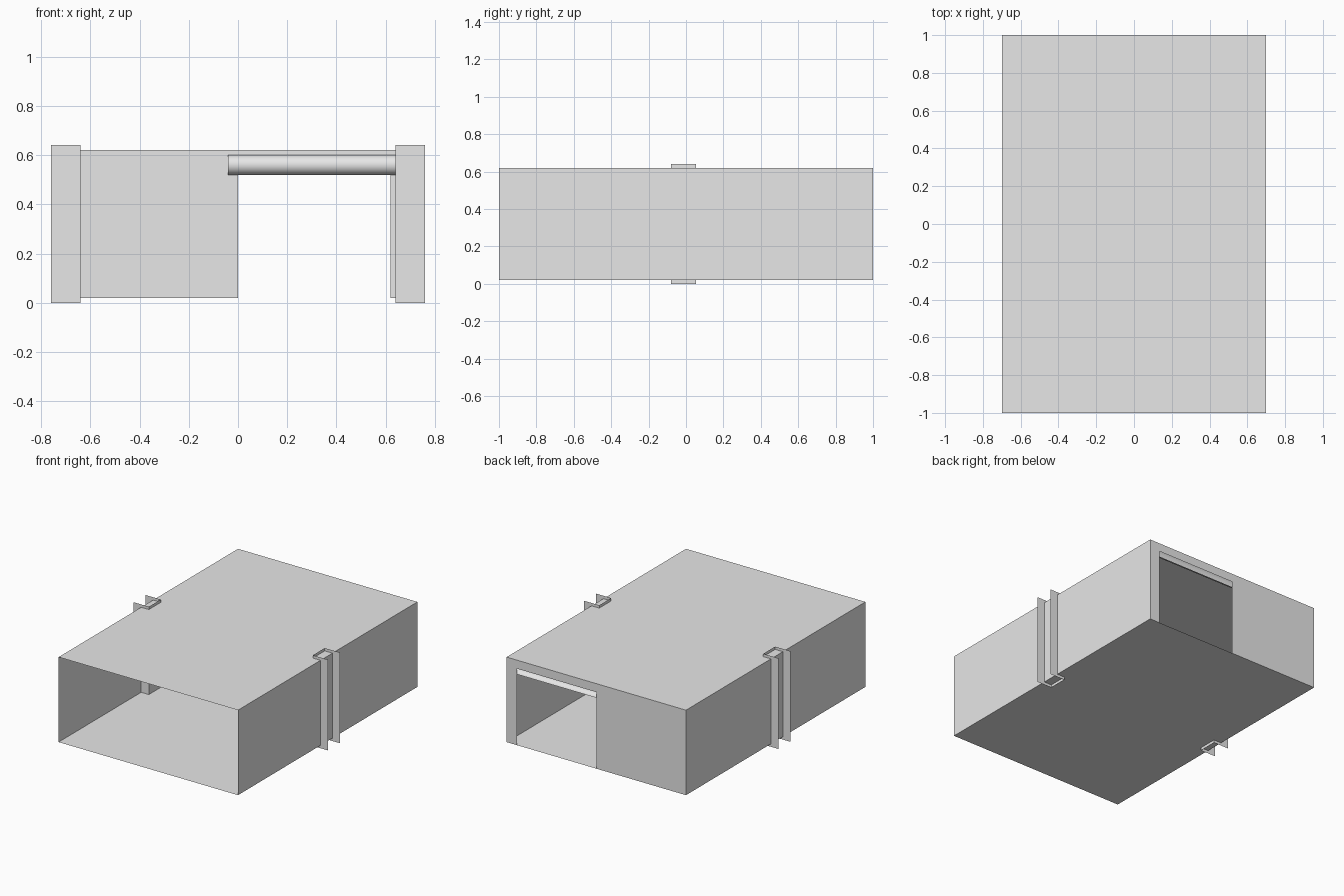
import bpy
import bmesh
from math import sin, cos, pi
from mathutils import Vector

cube = bpy.data.objects.get("Cube")
if cube:
    bpy.data.objects.remove(cube, do_unlink=True)

grey = bpy.data.materials.new("plain_grey")
grey.use_nodes = True
colour = (0.8, 0.8, 0.8, 1)
grey.diffuse_color = colour
grey.node_tree.nodes["Principled BSDF"].inputs["Base Color"].default_value = colour


def finish(name, bm):
    mesh = bpy.data.meshes.new(name)
    bm.to_mesh(mesh)
    bm.free()
    mesh.materials.append(grey)
    obj = bpy.data.objects.new(name, mesh)
    bpy.context.collection.objects.link(obj)
    return obj


def ribbon(name, path, sweep, closed=False, smooth=False):
    """Sweep a path of points along a vector into a thin sheet."""
    bm = bmesh.new()
    near = [bm.verts.new(p) for p in path]
    far = [bm.verts.new(Vector(p) + Vector(sweep)) for p in path]
    count = len(path)
    for i in range(count if closed else count - 1):
        j = (i + 1) % count
        face = bm.faces.new((near[i], near[j], far[j], far[i]))
        face.smooth = smooth
    return finish(name, bm)


W, BOTTOM, TOP, BACK = 0.70, 0.02, 0.62, 1.0
DOOR_L, DOOR_R, DOOR_TOP = 0.0, 0.62, 0.56

# Floor, side walls and roof: a tube open at the front
ribbon("room_shell",
       [(-W, -BACK, BOTTOM), (W, -BACK, BOTTOM), (W, -BACK, TOP), (-W, -BACK, TOP)],
       (0, 2 * BACK, 0), closed=True)

# Back wall with a doorway reaching the floor
outline = [(-W, BOTTOM), (DOOR_L, BOTTOM), (DOOR_L, DOOR_TOP), (DOOR_R, DOOR_TOP),
           (DOOR_R, BOTTOM), (W, BOTTOM), (W, TOP), (-W, TOP)]
bm = bmesh.new()
bm.faces.new([bm.verts.new((x, BACK, z)) for x, z in reversed(outline)])
finish("back_wall", bm)

# Half-round shutter housing behind the door head
R, STEPS = 0.04, 24
arc = [(DOOR_L - R, BACK - R * sin(pi * i / STEPS), DOOR_TOP + R * cos(pi * i / STEPS))
       for i in range(STEPS + 1)]
ribbon("shutter_housing", arc, (DOOR_R - DOOR_L + 2 * R, 0, 0), smooth=True)

# Channel posts straddling each side wall, open to the outside
for side, label in ((1, "left"), (-1, "right")):
    inner, outer = side * 0.64, side * 0.76
    ribbon(label + "_channel_post",
           [(outer, -0.08, 0), (inner, -0.08, 0), (inner, 0.053, 0), (outer, 0.053, 0)][::-side],
           (0, 0, 0.64))
